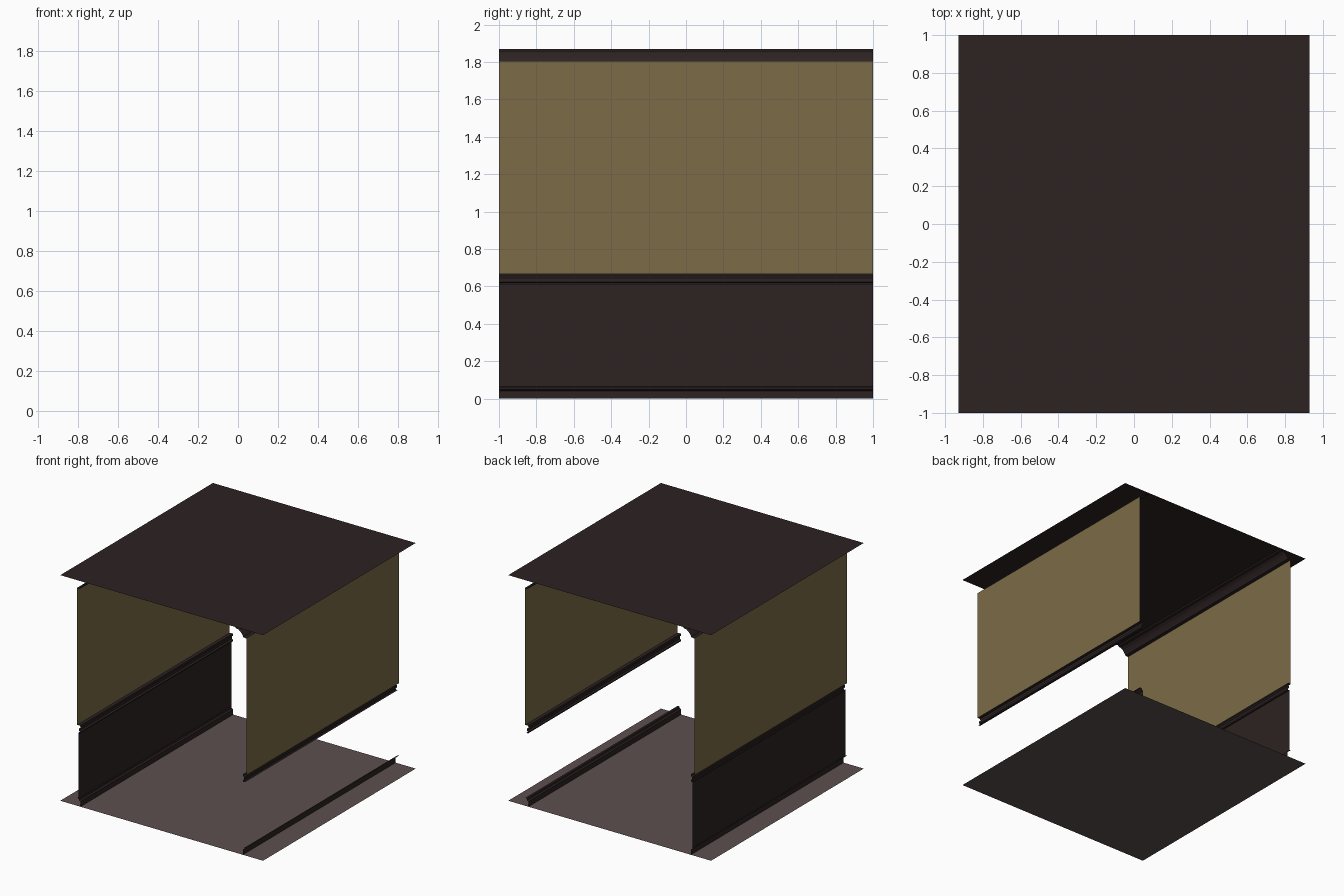
import bpy

if "Cube" in bpy.data.objects:
    bpy.data.objects.remove(bpy.data.objects["Cube"])

def material(name, rgb):
    m = bpy.data.materials.new(name)
    m.diffuse_color = (*rgb, 1)
    m.use_nodes = True
    m.node_tree.nodes["Principled BSDF"].inputs["Base Color"].default_value = m.diffuse_color
    return m

dark = material("dark brown wood", (0.026, 0.016, 0.016))
beige = material("beige wallpaper", (0.202, 0.150, 0.063))
stone = material("grey brown floor", (0.107, 0.080, 0.076))

def sweep(name, profile, mat, side=1):
    """Open (x, z) profile swept along y as a thin sheet."""
    verts = [(side * x, y, z) for y in (-1, 1) for x, z in profile]
    n = len(profile)
    faces = [(i, i + 1, n + i + 1, n + i) for i in range(n - 1)]
    if side < 0:
        faces = [f[::-1] for f in faces]
    me = bpy.data.meshes.new(name)
    me.from_pydata(verts, [], faces)
    me.materials.append(mat)
    ob = bpy.data.objects.new(name, me)
    bpy.context.collection.objects.link(ob)
    return ob

# Floor and ceiling sheets
sweep("floor", [(-0.93, 0), (0.93, 0)], stone)
sweep("ceiling", [(0.93, 1.87), (-0.93, 1.87)], dark)

# Moulding cross-sections, wall side first
skirting = [(0.775, 0.065), (0.76, 0.063), (0.757, 0.05), (0.745, 0.042), (0.745, 0)]
rail = [(0.775, 0.67), (0.748, 0.67), (0.745, 0.655), (0.757, 0.645),
        (0.757, 0.625), (0.745, 0.618), (0.748, 0.607), (0.765, 0.607)]
crown = [(0.775, 1.80), (0.75, 1.805), (0.742, 1.82), (0.725, 1.843),
         (0.705, 1.857), (0.68, 1.86), (0.675, 1.87)]

for side, label in ((1, "right"), (-1, "left")):
    sweep(label + "_wallpaper", [(0.777, 1.805), (0.777, 0.668)], beige, side)
    sweep(label + "_skirting", skirting, dark, side)
    sweep(label + "_chair_rail", rail, dark, side)
    sweep(label + "_crown_moulding", crown, dark, side)

# Lower panelling exists on the left wall only
sweep("left_wainscot", [(0.762, 0.61), (0.762, 0.06)], dark, -1)
